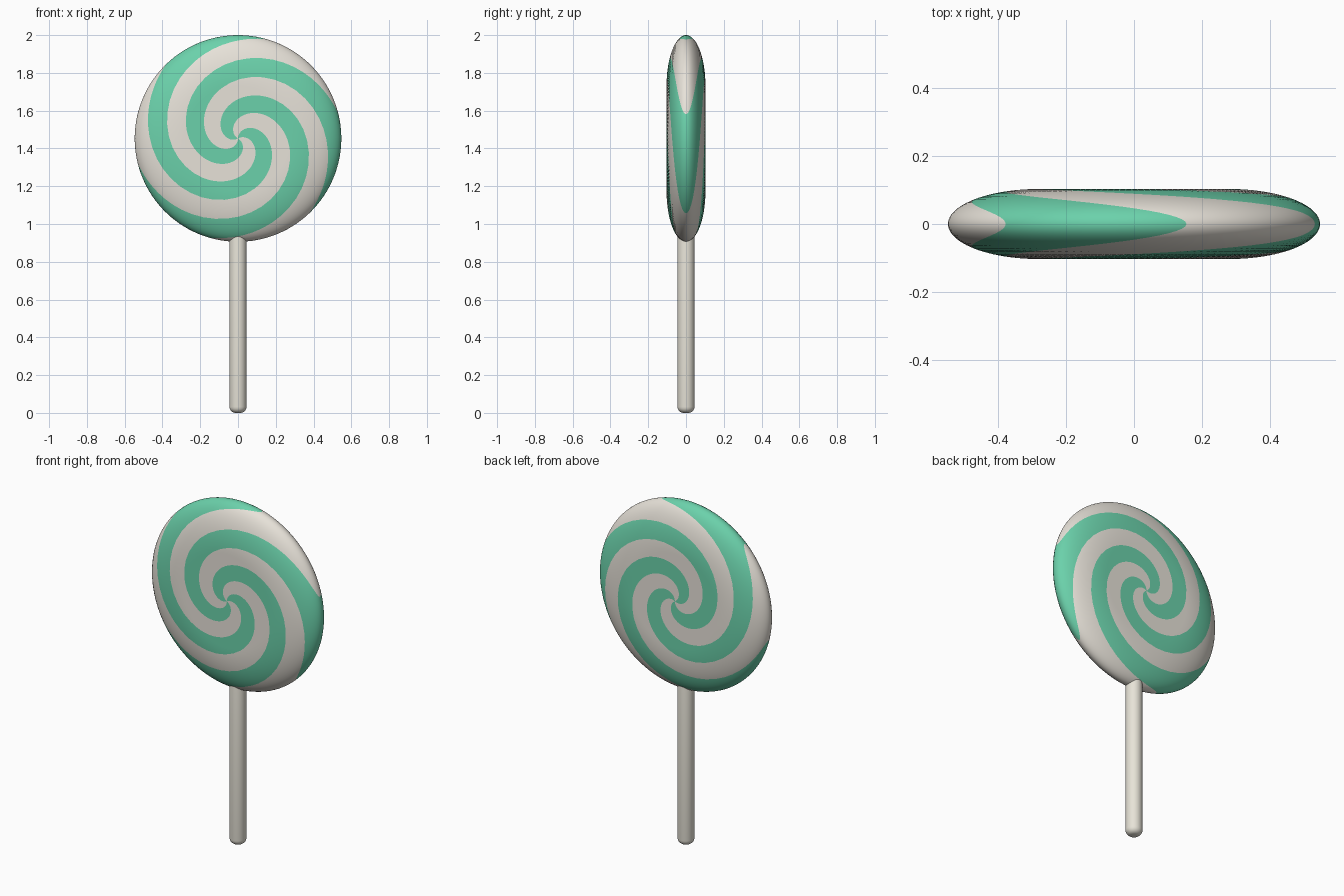
import bpy, bmesh
from math import sin, cos, pi, radians

cube = bpy.data.objects.get("Cube")
if cube:
    bpy.data.objects.remove(cube)

RADIUS, HALF_THICK, FLAT = 0.547, 0.103, 0.28
CENTRE_Z = 2 - RADIUS
SEGMENTS = 120                  # six sectors of equal width
START, TWIST = radians(13.6), radians(316.4)


def material(name, rgb):
    m = bpy.data.materials.new(name)
    m.use_nodes = True
    m.diffuse_color = (*rgb, 1)
    m.node_tree.nodes["Principled BSDF"].inputs["Base Color"].default_value = (*rgb, 1)
    return m


def make_object(name, bm, mats):
    bmesh.ops.recalc_face_normals(bm, faces=bm.faces[:])
    for f in bm.faces:
        f.smooth = True
    mesh = bpy.data.meshes.new(name)
    bm.to_mesh(mesh)
    bm.free()
    for m in mats:
        mesh.materials.append(m)
    obj = bpy.data.objects.new(name, mesh)
    bpy.context.scene.collection.objects.link(obj)
    return obj


cream = material("cream candy", (0.82, 0.78, 0.71))
green = material("mint green candy", (0.147, 0.638, 0.406))
paper = material("stick cream", (0.82, 0.79, 0.70))

# Candy profile: flat face, elliptical rim, flat back
FLAT_RINGS, RIM_RINGS = 40, 48
face = [(FLAT * i / FLAT_RINGS, HALF_THICK) for i in range(1, FLAT_RINGS)]
rim = [(FLAT + (RADIUS - FLAT) * sin(pi * i / RIM_RINGS),
        HALF_THICK * cos(pi * i / RIM_RINGS)) for i in range(RIM_RINGS + 1)]
profile = face + rim + [(r, -y) for r, y in reversed(face)]

# Candy disc: each ring is turned by its radius, so the sectors become swirls
bm = bmesh.new()
rings = []
for r, y in profile:
    turn = START + TWIST * (1 - r / RADIUS)
    angles = [turn + 2 * pi * s / SEGMENTS for s in range(SEGMENTS)]
    rings.append([bm.verts.new((r * cos(a), y, CENTRE_Z + r * sin(a))) for a in angles])
front = bm.verts.new((0, HALF_THICK, CENTRE_Z))
back = bm.verts.new((0, -HALF_THICK, CENTRE_Z))
for s in range(SEGMENTS):
    n = (s + 1) % SEGMENTS
    strip = [bm.faces.new((front, rings[0][s], rings[0][n])),
             bm.faces.new((back, rings[-1][n], rings[-1][s]))]
    for a, b in zip(rings, rings[1:]):
        strip.append(bm.faces.new((a[s], b[s], b[n], a[n])))
    for f in strip:
        f.material_index = (s * 6 // SEGMENTS) % 2
make_object("candy_disc", bm, [cream, green])

# Stick with rounded ends, pushed into the candy
STICK_TOP, STICK_RADIUS = 1.0, 0.045
bm = bmesh.new()
bmesh.ops.create_cone(bm, cap_ends=True, segments=40, radius1=STICK_RADIUS,
                      radius2=STICK_RADIUS, depth=STICK_TOP)
bmesh.ops.translate(bm, verts=bm.verts[:], vec=(0, 0, STICK_TOP / 2))
ends = [e for e in bm.edges if abs(e.verts[0].co.z - e.verts[1].co.z) < 0.001]
bmesh.ops.bevel(bm, geom=ends, offset=0.032, segments=6, profile=0.5, affect='EDGES')
make_object("stick", bm, [paper])
